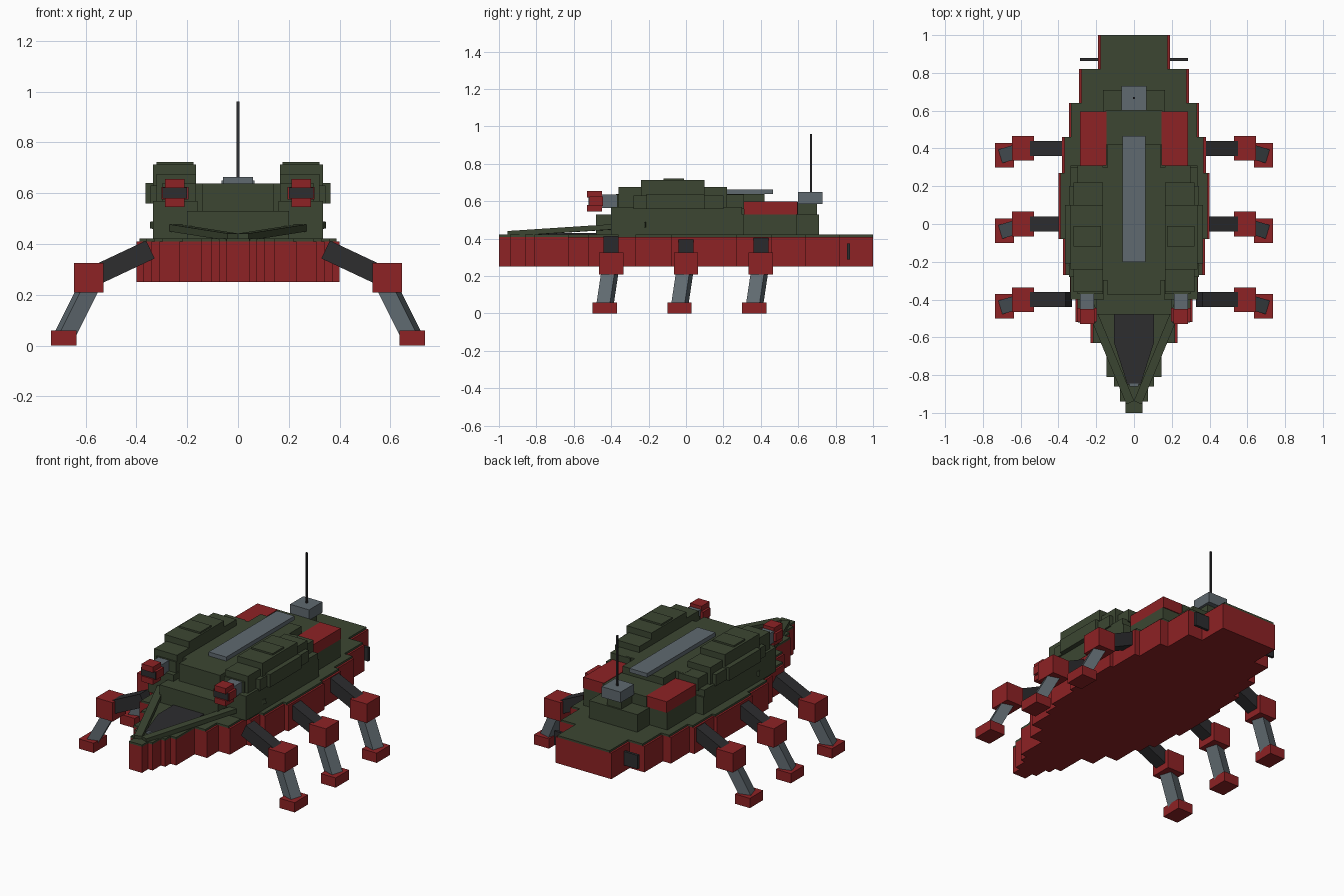
import bpy, bmesh
from mathutils import Vector, Matrix

if "Cube" in bpy.data.objects:
    bpy.data.objects.remove(bpy.data.objects["Cube"])


def material(name, rgb):
    m = bpy.data.materials.new(name)
    m.diffuse_color = (*rgb, 1)
    m.use_nodes = True
    m.node_tree.nodes["Principled BSDF"].inputs["Base Color"].default_value = m.diffuse_color
    return m


RED = material("hull red", (0.27, 0.016, 0.018))
GREEN = material("armour green", (0.045, 0.062, 0.032))
DARK = material("dark metal", (0.026, 0.026, 0.028))
GREY = material("blue grey", (0.115, 0.142, 0.16))


def finish(name, bm, mat):
    bmesh.ops.recalc_face_normals(bm, faces=bm.faces)
    me = bpy.data.meshes.new(name)
    bm.to_mesh(me)
    bm.free()
    me.materials.append(mat)
    ob = bpy.data.objects.new(name, me)
    bpy.context.collection.objects.link(ob)
    return ob


def box(name, mat, x0, x1, y0, y1, z0, z1):
    bm = bmesh.new()
    centre = Vector((x0 + x1, y0 + y1, z0 + z1)) / 2
    size = (x1 - x0, y1 - y0, z1 - z0)
    bmesh.ops.create_cube(bm, size=1, matrix=Matrix.Translation(centre) @ Matrix.Diagonal((*size, 1)))
    return finish(name, bm, mat)


def pair(name, mat, x0, x1, *rest):
    box(name + "_right", mat, x0, x1, *rest)
    box(name + "_left", mat, -x1, -x0, *rest)


def beam(name, mat, a, b, width, height):
    """Square bar between two points."""
    a, b = Vector(a), Vector(b)
    d = (b - a).normalized()
    side = d.cross(Vector((0, 0, 1))).normalized()
    up = side.cross(d)
    rot = Matrix((side, d, up)).transposed().to_4x4()
    bm = bmesh.new()
    bmesh.ops.create_cube(bm, size=1, matrix=Matrix.Translation((a + b) / 2) @ rot
                          @ Matrix.Diagonal((width, (b - a).length, height, 1)))
    return finish(name, bm, mat)


def prism(name, mat, half, z0, z1):
    """Extrude a mirrored half outline of (x, y) points."""
    pts = half + [(-x, y) for x, y in reversed(half)]
    bm = bmesh.new()
    face = bm.faces.new([bm.verts.new((x, y, z0)) for x, y in pts])
    ext = bmesh.ops.extrude_face_region(bm, geom=[face])
    verts = [g for g in ext["geom"] if isinstance(g, bmesh.types.BMVert)]
    bmesh.ops.translate(bm, verts=verts, vec=(0, 0, z1 - z0))
    return finish(name, bm, mat)


# Stepped hull and the thin deck on it: (y start, y end, half width)
STEPS = [(-1, -.94, .045), (-.94, -.86, .075), (-.86, -.81, .105), (-.81, -.63, .145),
         (-.63, -.52, .23), (-.52, -.36, .31), (-.36, -.27, .34), (-.27, -.08, .375),
         (-.08, .27, .4), (.27, .46, .38), (.46, .64, .345), (.64, .82, .29), (.82, 1, .19)]


def stepped(trim):
    return [(w - trim(y0), y) for y0, y1, w in STEPS for y in (y0, y1)]


prism("hull", RED, stepped(lambda y: 0), .25, .41)
prism("deck", GREEN, stepped(lambda y: 0 if y < -.8 else .012), .41, .422)

# Stepped superstructure
prism("lower_cabin", GREEN, [(.2, -.48), (.2, -.4), (.335, -.4), (.335, .31), (.285, .31),
                             (.285, .59), (.165, .59), (.165, .71)], .42, .53)
prism("upper_cabin", GREEN, [(.14, -.375), (.14, -.3), (.2, -.3), (.2, .3),
                             (.14, .3), (.14, .42)], .53, .638)
box("rear_cabin", GREEN, -.15, .15, .42, .6, .53, .595)
box("roof_strip", GREY, -.06, .06, -.2, .465, .638, .663)
pair("rear_pod", RED, .145, .285, .31, .595, .53, .598)

# Antenna
box("antenna_base", GREY, -.065, .065, .6, .73, .585, .65)
box("antenna_support", GREEN, -.05, .05, .6, .7, .53, .586)
box("antenna", DARK, -.005, .005, .663, .673, .65, .96)

# Nose canopy and side rails
prism("canopy", DARK, [(.035, -.85), (.105, -.63), (.105, -.48)], .422, .431)
box("nose_light", GREY, -.025, .025, -.86, -.845, .422, .435)
for s, tag in ((1, "right"), (-1, "left")):
    beam("nose_rail_" + tag, GREEN, (s * .02, -.945, .427), (s * .325, -.21, .475), .045, .028)

# Stacked armour pods
POD = [(.16, .335, -.4, .3, .49, .57), (.165, .32, -.36, .22, .53, .675),
       (.165, .335, -.24, .1, .53, .713), (.165, .365, -.21, .1, .56, .64),
       (.2, .345, -.28, .2, .56, .63), (.165, .3, -.37, .31, .56, .637),
       (.175, .32, -.12, -.01, .71, .723)]
for i, b in enumerate(POD):
    pair(f"armour_block_{i + 1}", GREEN, *b)

# Guns at the pod fronts
pair("gun_barrel", GREY, .212, .285, -.45, -.36, .565, .635)
pair("gun_core", RED, .195, .302, -.515, -.445, .575, .625)
pair("gun_muzzle", DARK, .2, .297, -.521, -.515, .578, .622)
pair("gun_top", RED, .21, .287, -.53, -.45, .62, .655)
pair("gun_bottom", RED, .21, .287, -.53, -.45, .545, .58)

# Rear side plates
pair("rear_plate", DARK, .185, .285, .862, .878, .29, .375)

# Six jointed legs
for row, y in (("front", -.4), ("middle", 0), ("rear", .4)):
    pair(row + "_knee", RED, .53, .645, y - .065, y + .065, .208, .325)
    pair(row + "_foot", RED, .635, .737, y - .1, y + .03, 0, .06)
    for s, tag in ((1, "right"), (-1, "left")):
        beam(f"{row}_thigh_{tag}", DARK, (s * .345, y, .378), (s * .56, y, .277), .08, .078)
        beam(f"{row}_shin_{tag}", GREY, (s * .585, y - .005, .235), (s * .685, y - .035, .035), .075, .065)
